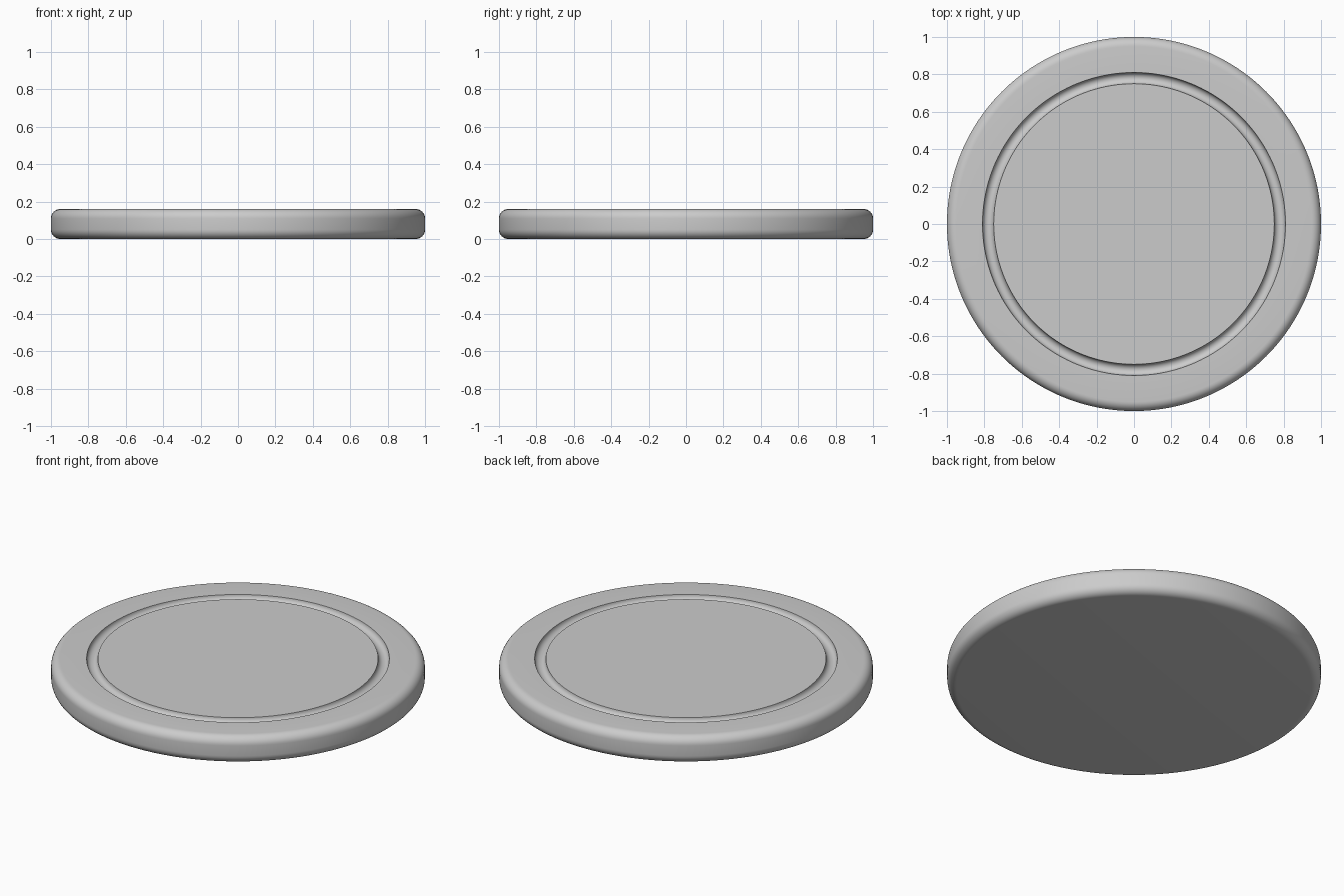
import bpy, bmesh
from math import pi, sin, cos, radians

if "Cube" in bpy.data.objects:
    bpy.data.objects.remove(bpy.data.objects["Cube"])

R, H, FILLET = 1.0, 0.16, 0.05
GROOVE_R, GROOVE_W = 0.78, 0.03
SEGMENTS = 192


def arc(cx, cz, r, start, end, steps):
    """Points along a circular arc in the radius/height plane."""
    angles = [radians(start + (end - start) * i / steps) for i in range(steps + 1)]
    return [(cx + r * cos(a), cz + r * sin(a)) for a in angles]


# Half cross-section: flat base, rounded rim, round-bottomed groove, flat top
profile = (arc(R - FILLET, FILLET, FILLET, -90, 0, 8)
           + arc(R - FILLET, H - FILLET, FILLET, 0, 90, 8)
           + arc(GROOVE_R, H, GROOVE_W, 0, -180, 12))

# Revolve the section and cap both ends
bm = bmesh.new()
rings = [[bm.verts.new((r * cos(2 * pi * i / SEGMENTS), r * sin(2 * pi * i / SEGMENTS), z))
          for i in range(SEGMENTS)] for r, z in profile]
for low, high in zip(rings, rings[1:]):
    for i in range(SEGMENTS):
        j = (i + 1) % SEGMENTS
        bm.faces.new((low[i], low[j], high[j], high[i]))
bm.faces.new(rings[0][::-1])
bm.faces.new(rings[-1])
bmesh.ops.recalc_face_normals(bm, faces=bm.faces)

mesh = bpy.data.meshes.new("grooved_disc")
bm.to_mesh(mesh)
bm.free()
disc = bpy.data.objects.new("grooved_disc", mesh)
bpy.context.collection.objects.link(disc)

# Smooth rounding with crisp groove lips
bpy.context.view_layer.objects.active = disc
disc.select_set(True)
bpy.ops.object.shade_smooth_by_angle(angle=radians(30))
